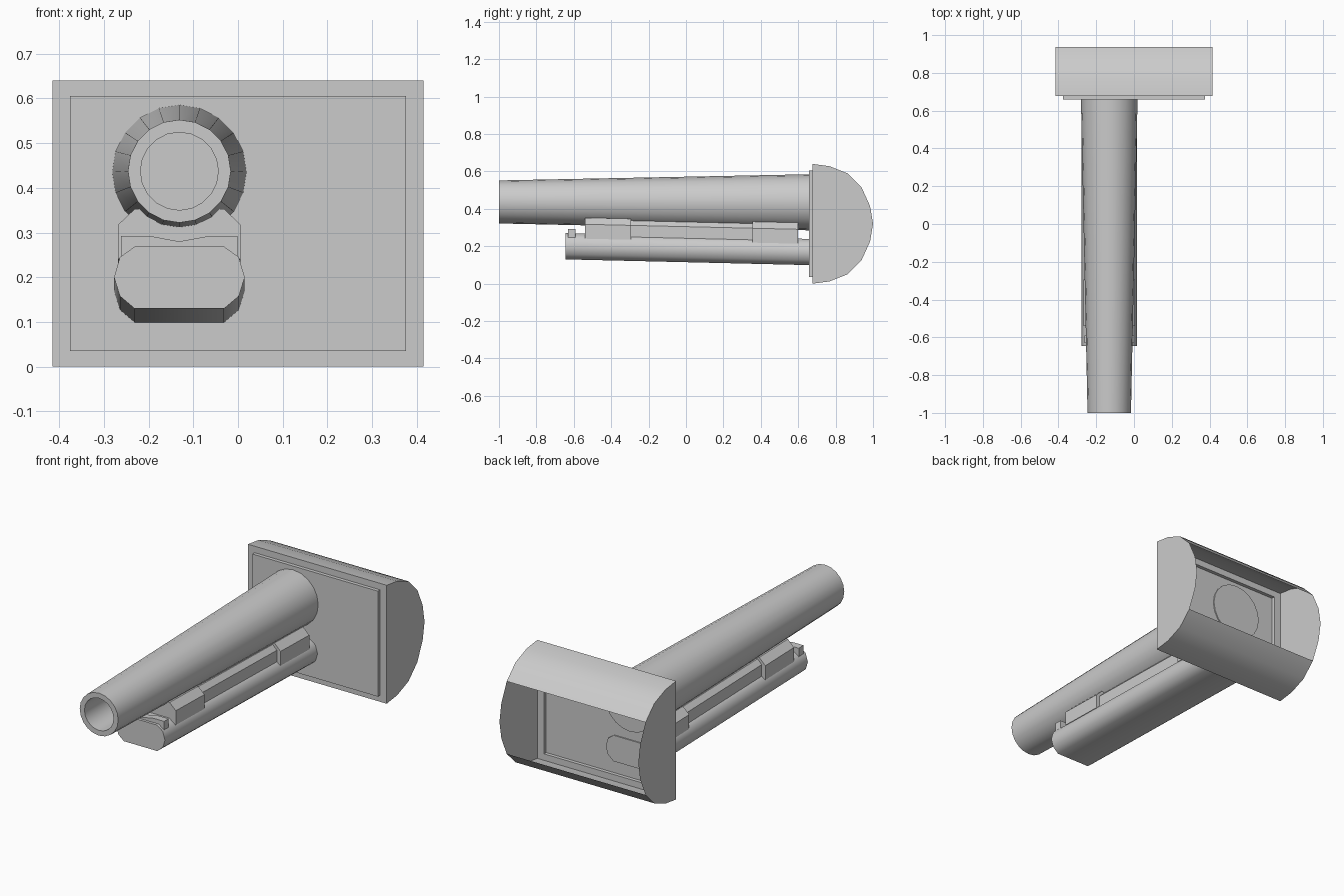
import bpy, bmesh, math

if "Cube" in bpy.data.objects:
    bpy.data.objects.remove(bpy.data.objects["Cube"])

grey = bpy.data.materials.new("plain grey")
grey.diffuse_color = (0.6, 0.6, 0.6, 1)
grey.use_nodes = True
grey.node_tree.nodes["Principled BSDF"].inputs["Base Color"].default_value = grey.diffuse_color


def finish(name, bm, angle=35):
    bmesh.ops.recalc_face_normals(bm, faces=bm.faces)
    me = bpy.data.meshes.new(name)
    bm.to_mesh(me)
    bm.free()
    me.materials.append(grey)
    ob = bpy.data.objects.new(name, me)
    bpy.context.collection.objects.link(ob)
    bpy.ops.object.select_all(action='DESELECT')
    ob.select_set(True)
    bpy.context.view_layer.objects.active = ob
    bpy.ops.object.shade_smooth_by_angle(angle=math.radians(angle))
    return ob


def loft(name, rings, angle=35):
    """Skin a list of equal-length closed rings and cap both ends."""
    bm = bmesh.new()
    loops = [[bm.verts.new(p) for p in r] for r in rings]
    n = len(loops[0])
    for a, b in zip(loops, loops[1:]):
        for i in range(n):
            j = (i + 1) % n
            bm.faces.new((a[i], a[j], b[j], b[i]))
    bm.faces.new(loops[0])
    bm.faces.new(loops[-1])
    return finish(name, bm, angle)


def circle(y, r, z, n=20):
    return [(CX + r * math.cos(2 * math.pi * i / n), y,
             z + r * math.sin(2 * math.pi * i / n)) for i in range(n)]


SLOPE = -0.0235          # the lower assembly tilts down toward the back
CX = -0.131              # shared centre line of barrel and lower parts


def tilted(name, half, y0, y1, angle=35):
    """Extrude a mirrored half section (given at y = -0.65) along the tilt."""
    sec = half + [(-x, z) for x, z in reversed(half)]
    rings = [[(CX + x, y, z + SLOPE * (y + 0.65)) for x, z in sec] for y in (y0, y1)]
    return loft(name, rings, angle)


# Mantlet shell: D-shaped cheeks, curved top and bottom, open at the back
W = 0.415
upper = [(0.677, 0.64), (0.767, 0.628), (0.863, 0.59), (0.938, 0.516)]
tail = [(0.984, 0.415), (1.0, 0.32), (0.984, 0.225)]
lower = [(y, 0.64 - z) for y, z in reversed(upper)]
bm = bmesh.new()
sides = [[bm.verts.new((x, y, z)) for y, z in upper + tail + lower] for x in (-W, W)]
for s in sides:
    bm.faces.new(s)
for i in (0, 1, 2, 7, 8, 9):
    bm.faces.new((sides[0][i], sides[0][i + 1], sides[1][i + 1], sides[1][i]))

# Front wall with a panel raised forward from an inset rim
def rect(x, y, z0, z1):
    return [bm.verts.new(p) for p in ((-x, y, z0), (x, y, z0), (x, y, z1), (-x, y, z1))]


outer = [sides[0][-1], sides[1][-1], sides[1][0], sides[0][0]]
rim = rect(0.375, 0.677, 0.035, 0.605)
panel = rect(0.375, 0.658, 0.035, 0.605)
for a, b in ((outer, rim), (rim, panel)):
    for i in range(4):
        j = (i + 1) % 4
        bm.faces.new((a[i], a[j], b[j], b[i]))
bm.faces.new(panel)
finish("mantlet_shell", bm, 32)

# Tapered main barrel with a hollow bore
loft("main_barrel", [circle(0.664, 0.15, 0.435), circle(-1.0, 0.115, 0.437),
                     circle(-1.0, 0.087, 0.437), circle(-0.7, 0.087, 0.437)])

# Flattened lower housing
tilted("lower_housing", [(0.1, 0.13), (0.133, 0.158), (0.146, 0.2),
                         (0.133, 0.245), (0.098, 0.27)], -0.645, 0.664, 50)

# Two saddle mounts joining barrel and housing
for name, y0, y1 in (("front_saddle", -0.54, -0.295), ("rear_saddle", 0.355, 0.6)):
    tilted(name, [(0.137, 0.243), (0.137, 0.32), (0.1, 0.355)], y0, y1)

# Connecting rail between the saddles
tilted("connecting_rail", [(0.115, 0.255), (0.115, 0.32), (0.09, 0.345)], -0.3, 0.36)

# Cross bar with a dipped top at the housing tip
tilted("tip_cross_bar", [(0.13, 0.24), (0.13, 0.293), (0.068, 0.293), (0.003, 0.281)],
       -0.63, -0.59, 20)
